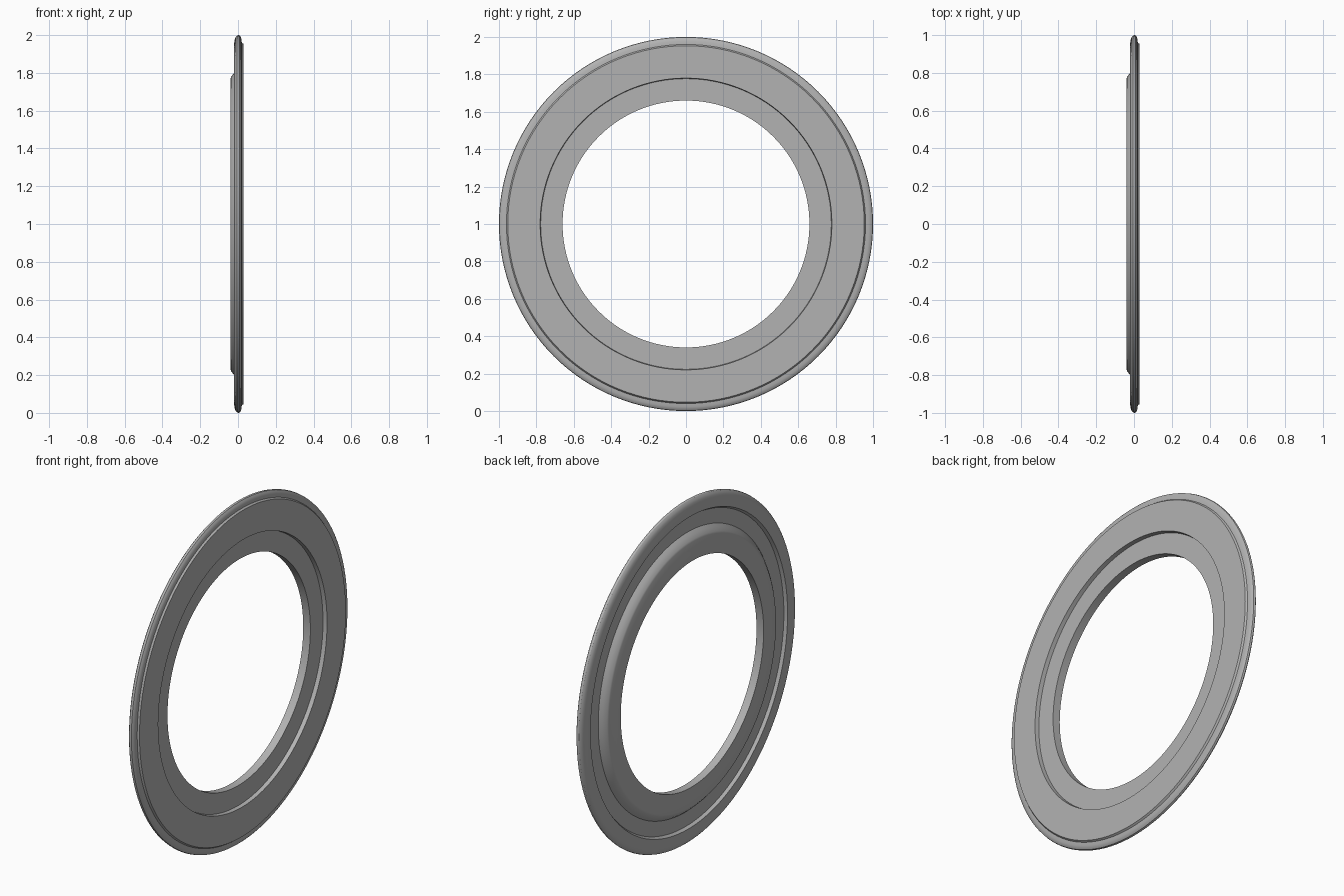
import bpy, bmesh, math

if "Cube" in bpy.data.objects:
    bpy.data.objects.remove(bpy.data.objects["Cube"])

SEGMENTS = 128

grey = bpy.data.materials.new("neutral grey")
grey.diffuse_color = (0.45, 0.45, 0.45, 1)
grey.use_nodes = True
grey.node_tree.nodes["Principled BSDF"].inputs["Base Color"].default_value = grey.diffuse_color

# Ring cross-section as (x, radius), walked around the closed outline
profile = [
    (-0.04, 0.66), (-0.04, 0.77), (-0.036, 0.78),             # raised boss
    (-0.02, 0.80), (-0.003, 0.815), (-0.003, 0.90),           # sloped shoulder, recess
    (-0.02, 0.91), (-0.02, 0.96), (-0.017, 0.978),            # rim face
    (-0.012, 0.99), (-0.005, 0.998), (0.002, 1.0),            # rounded outer edge
    (0.009, 0.998), (0.015, 0.99), (0.019, 0.978),
    (0.02, 0.96), (0.03, 0.953), (0.03, 0.78),                # stepped flat face
    (0.006, 0.777), (0.006, 0.66),                            # inner seat
]

# Revolve the profile around the x axis
bm = bmesh.new()
rings = []
for i in range(SEGMENTS):
    a = 2 * math.pi * i / SEGMENTS
    rings.append([bm.verts.new((x, r * math.sin(a), 1 + r * math.cos(a)))
                  for x, r in profile])
n = len(profile)
for i in range(SEGMENTS):
    here, following = rings[i], rings[(i + 1) % SEGMENTS]
    for j in range(n):
        k = (j + 1) % n
        bm.faces.new((here[j], here[k], following[k], following[j]))
bmesh.ops.recalc_face_normals(bm, faces=bm.faces)

mesh = bpy.data.meshes.new("flanged_ring")
bm.to_mesh(mesh)
bm.free()
mesh.materials.append(grey)
ring = bpy.data.objects.new("flanged_ring", mesh)
bpy.context.collection.objects.link(ring)

# Smooth around the ring, crisp at the steps
bpy.context.view_layer.objects.active = ring
ring.select_set(True)
bpy.ops.object.shade_smooth_by_angle(angle=math.radians(30))
